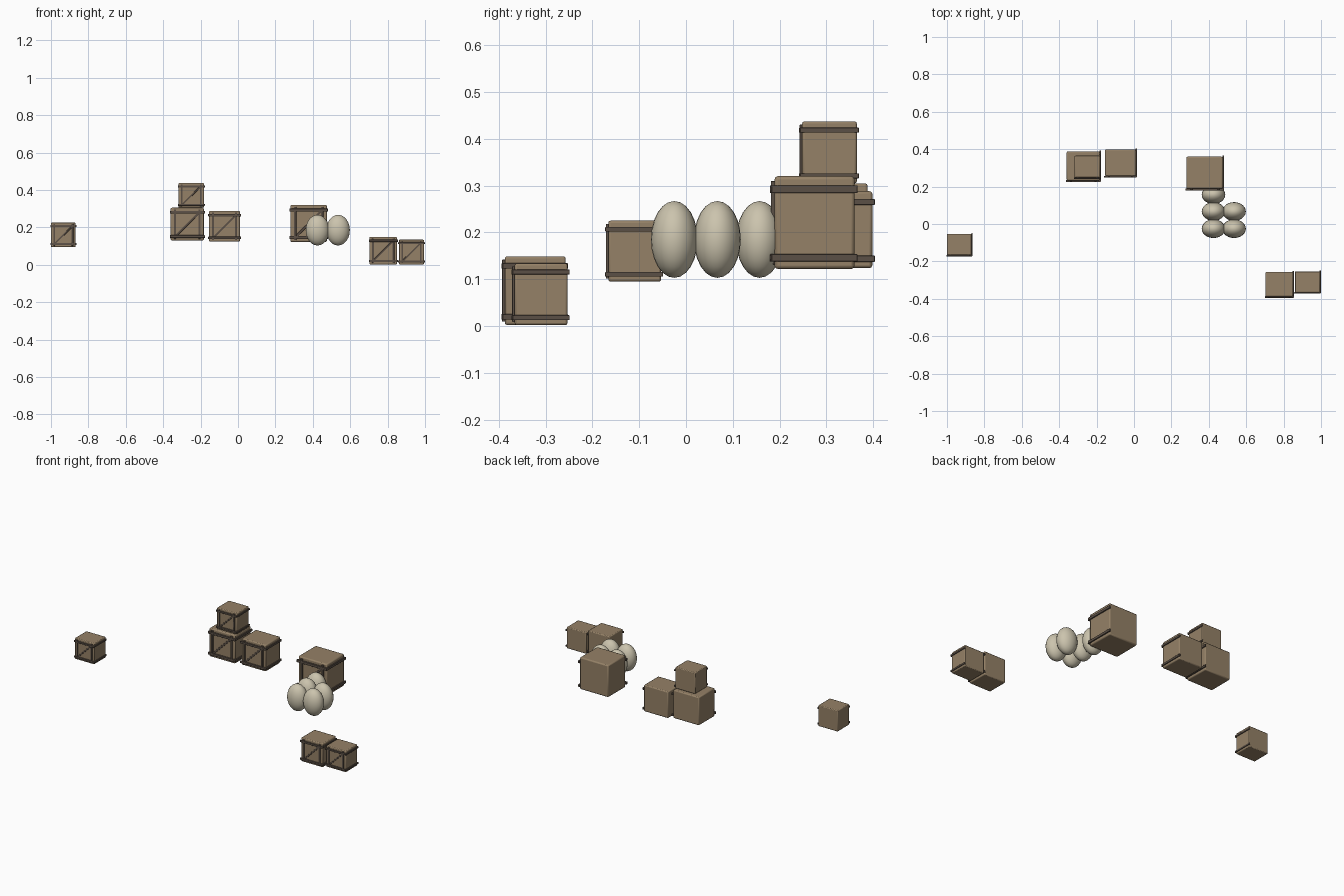
import bpy
import math
from mathutils import Matrix, Vector

cube = bpy.data.objects.get("Cube")
if cube:
    bpy.data.objects.remove(cube, do_unlink=True)


def material(name, colour):
    m = bpy.data.materials.new(name)
    m.use_nodes = True
    m.diffuse_color = (*colour, 1)
    m.node_tree.nodes["Principled BSDF"].inputs["Base Color"].default_value = (*colour, 1)
    return m


WOOD = material("crate wood", (0.30, 0.22, 0.135))
STRAP = material("dark strap", (0.105, 0.08, 0.062))
SACK = material("pale sack", (0.60, 0.55, 0.42))


def box(name, centre, size, mat, bevel, turn=0.0):
    """Bevelled box, optionally turned about the y axis."""
    bpy.ops.mesh.primitive_cube_add(size=1, location=centre, rotation=(0, turn, 0))
    ob = bpy.context.object
    ob.name = name
    ob.scale = size
    bpy.ops.object.transform_apply(location=False, rotation=False, scale=True)
    mod = ob.modifiers.new("rounded edges", "BEVEL")
    mod.width = bevel
    mod.segments = 2
    ob.data.materials.append(mat)
    bpy.ops.object.shade_smooth_by_angle()
    return ob


def crate(name, x0, x1, y0, y1, z0, z1):
    """Wooden body with a braced front and two straps on its +x side."""
    w, d, h = x1 - x0, y1 - y0, z1 - z0
    cx, cy, cz = (x0 + x1) / 2, (y0 + y1) / 2, (z0 + z1) / 2
    t = 0.08 * h                  # strap width
    out = 0.05 * h                # how far straps stand out
    soft = 0.008 * h
    box(name + "_body", (cx, cy, cz), (w, d, h), WOOD, 0.035 * h)
    low, high = z0 + 0.12 * h, z0 + 0.86 * h
    for label, z in (("lower", low), ("upper", high)):
        box(f"{name}_{label}_front_strap", (cx, y0 - out * 0.4, z),
            (w + out, out * 1.2, t), STRAP, soft)
        box(f"{name}_{label}_side_strap", (x1 + out * 0.2, cy, z),
            (out, d + out * 1.3, t), STRAP, soft)
    # Upright and diagonal braces on the front
    left, right = x0 + 0.13 * w, x1 - 0.13 * w
    for label, x in (("right", left), ("left", right)):
        box(f"{name}_{label}_upright", (x, y0 - out * 0.3, cz),
            (t * 0.85, out, h * 0.9), STRAP, soft)
    run, rise = right - left, high - low
    box(name + "_diagonal", (cx, y0 - out * 0.2, (low + high) / 2),
        (math.hypot(run, rise), out * 0.8, t * 0.8), STRAP, soft,
        -math.atan2(rise, run))


crate("lone_crate", -1.0, -0.868, -0.166, -0.053, 0.095, 0.225)
crate("stack_base_crate", -0.36, -0.183, 0.233, 0.388, 0.13, 0.305)
crate("stack_top_crate", -0.318, -0.182, 0.248, 0.365, 0.305, 0.437)
crate("stack_side_crate", -0.155, 0.01, 0.256, 0.398, 0.124, 0.288)
crate("large_crate", 0.28, 0.475, 0.189, 0.36, 0.122, 0.32)
crate("near_crate", 0.703, 0.85, -0.387, -0.257, 0.002, 0.149)
crate("end_crate", 0.86, 0.994, -0.366, -0.253, 0.002, 0.134)

# Egg-shaped sacks in two rows
sacks = [(x, y) for x in (0.425, 0.535) for y in (-0.025, 0.067)] + [(0.425, 0.157)]
for i, (x, y) in enumerate(sacks):
    bpy.ops.mesh.primitive_uv_sphere_add(segments=24, ring_count=12, radius=1,
                                         location=(x, y, 0.185))
    sack = bpy.context.object
    sack.name = f"sack_{i + 1}"
    sack.scale = (0.063, 0.05, 0.082)
    sack.data.materials.append(SACK)
    bpy.ops.object.shade_smooth()
